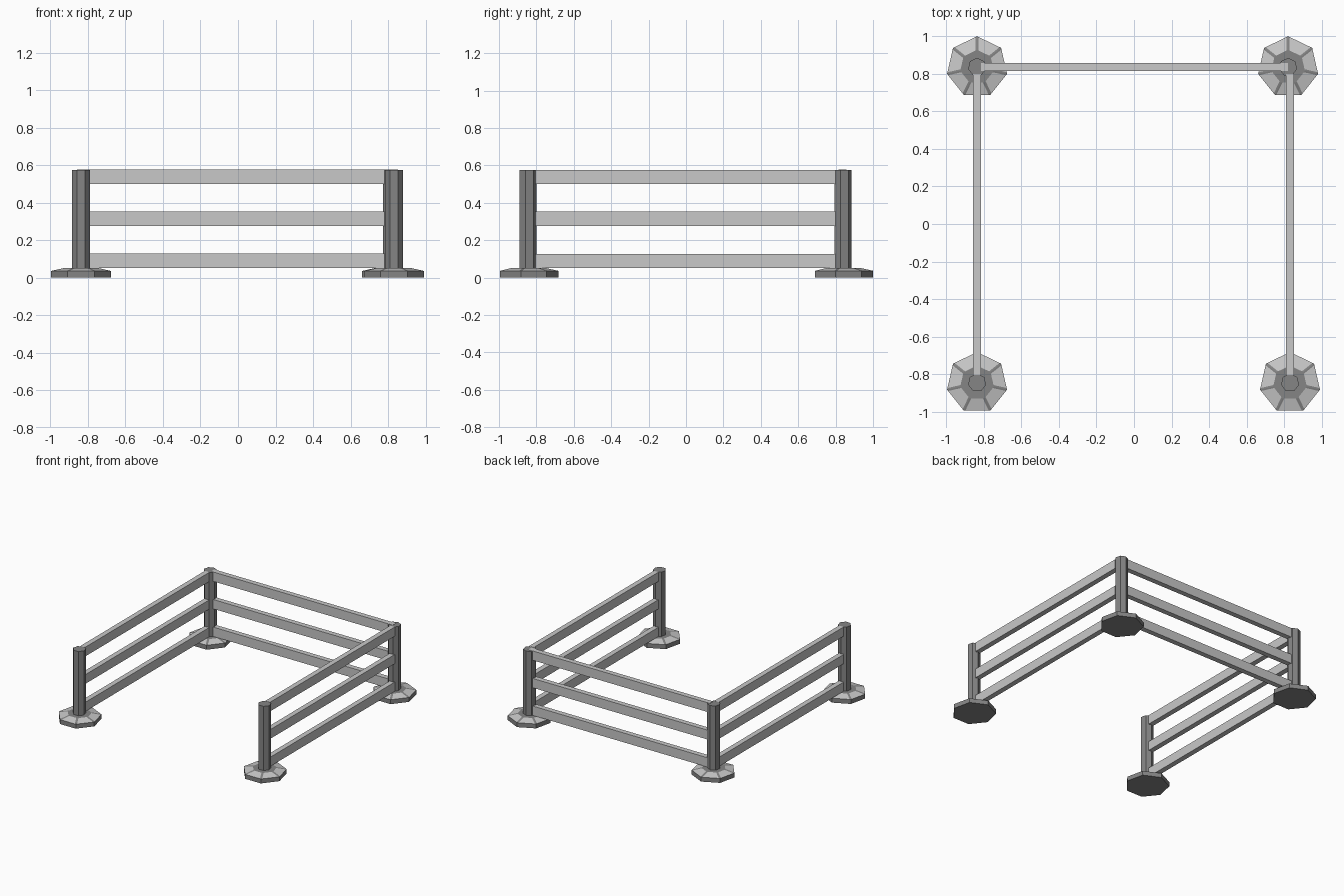
import bpy, bmesh, math
from mathutils import Vector

if "Cube" in bpy.data.objects:
    bpy.data.objects.remove(bpy.data.objects["Cube"])


def material(name, grey):
    m = bpy.data.materials.new(name)
    m.diffuse_color = (grey, grey, grey, 1)
    m.use_nodes = True
    m.node_tree.nodes["Principled BSDF"].inputs["Base Color"].default_value = m.diffuse_color
    return m


LIGHT = material("light grey", 0.58)
DARK = material("dark grey", 0.235)

SIDES = 7
HEIGHT = 0.575
CORNERS = {
    "front_left": (-0.837, -0.847),
    "front_right": (0.832, -0.847),
    "back_left": (-0.837, 0.837),
    "back_right": (0.822, 0.837),
}


def make_object(name, bm, mats):
    bmesh.ops.recalc_face_normals(bm, faces=bm.faces)
    mesh = bpy.data.meshes.new(name)
    bm.to_mesh(mesh)
    bm.free()
    for m in mats:
        mesh.materials.append(m)
    obj = bpy.data.objects.new(name, mesh)
    bpy.context.collection.objects.link(obj)
    return obj


def heptagon(radius, z, gap=None):
    """Heptagon with a corner towards +y; gap adds two points beside each corner."""
    corners = [Vector((radius * math.cos(a), radius * math.sin(a), z))
               for a in (math.pi / 2 + i * math.tau / SIDES for i in range(SIDES))]
    if gap is None:
        return corners
    t = gap / (2 * radius * math.sin(math.pi / SIDES))
    ring = []
    for i, a in enumerate(corners):
        b = corners[(i + 1) % SIDES]
        ring += [a, a.lerp(b, t), a.lerp(b, 1 - t)]
    return ring


def loft(bm, rings):
    """Closed solid through rings of equal point count; returns the side bands."""
    loops = [[bm.verts.new(p) for p in ring] for ring in rings]
    n = len(loops[0])
    bands = []
    for lo, hi in zip(loops, loops[1:]):
        bands.append([bm.faces.new((lo[i], lo[(i + 1) % n], hi[(i + 1) % n], hi[i]))
                      for i in range(n)])
    bm.faces.new(loops[0][::-1])
    bm.faces.new(loops[-1])
    return bands


# Seven-sided posts and feet; the feet have light sloping panels between dark ribs
for corner, (x, y) in CORNERS.items():
    bm = bmesh.new()
    loft(bm, [heptagon(0.049, 0.03), heptagon(0.049, HEIGHT)])
    post = make_object(corner + "_post", bm, [DARK])
    post.location = (x, y, 0)

    bm = bmesh.new()
    gap = 0.009
    bands = loft(bm, [heptagon(0.164, 0, gap), heptagon(0.164, 0.036, gap),
                      heptagon(0.092, 0.052, gap)])
    for i, face in enumerate(bands[1]):
        face.material_index = 1 if i % 3 == 1 else 0
    foot = make_object(corner + "_foot", bm, [DARK, LIGHT])
    foot.location = (x, y, 0)


def rail(name, x0, x1, y0, y1, z0, z1):
    bm = bmesh.new()
    loft(bm, [[Vector(p) for p in ((x0, y0, z), (x1, y0, z), (x1, y1, z), (x0, y1, z))]
              for z in (z0, z1)])
    make_object(name, bm, [LIGHT])


# Three rails on the left, right and back; the front is open
half = 0.021
for level, z in (("lower", 0.052), ("middle", 0.277), ("upper", 0.501)):
    top = z + 0.075
    for side, x in (("left", -0.837), ("right", 0.832)):
        rail(f"{side}_{level}_rail", x - half, x + half, -0.805, 0.80, z, top)
    rail(f"back_{level}_rail", -0.815, 0.822, 0.837 - half, 0.837 + half, z, top + 0.001)
